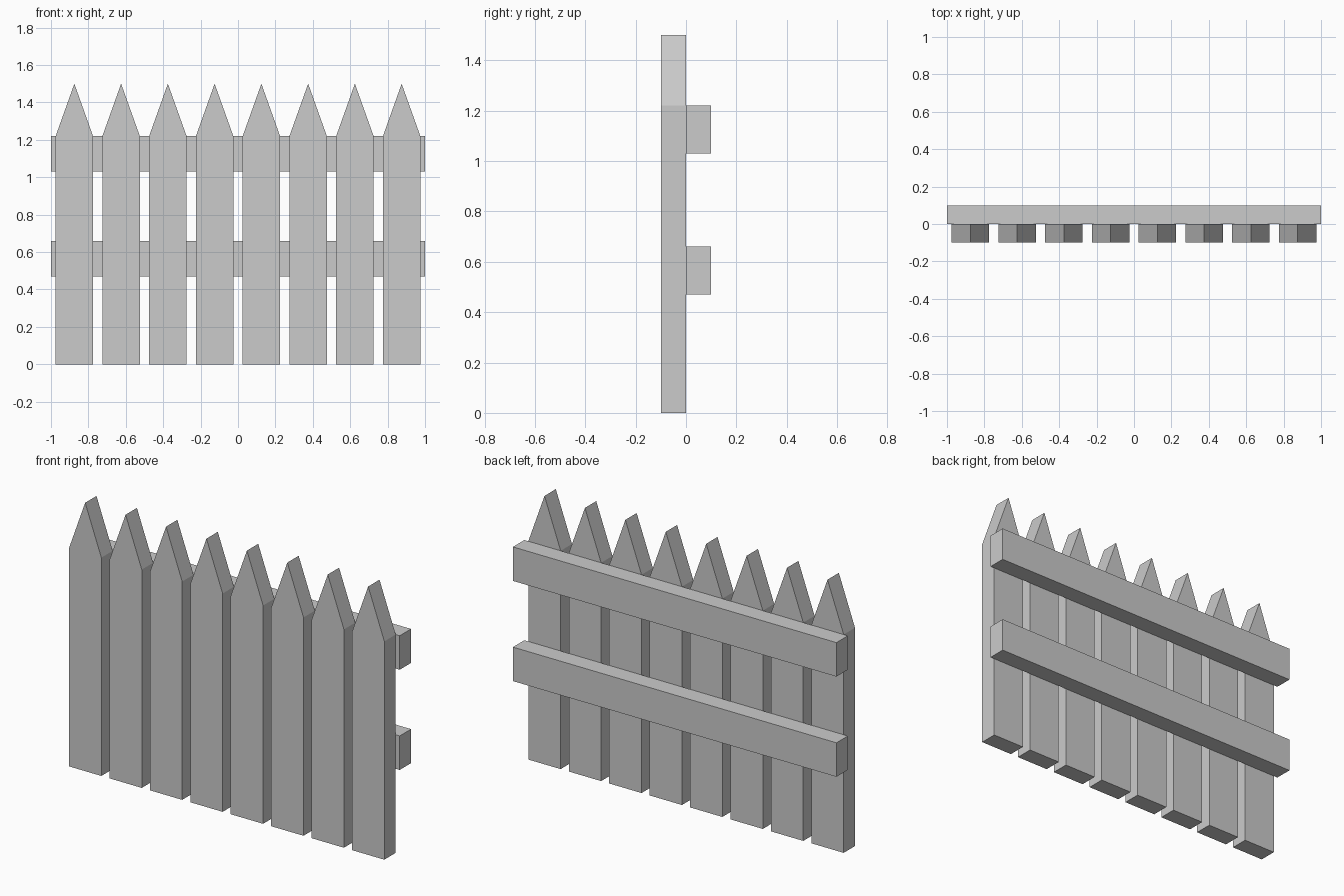
import bpy
import bmesh
from mathutils import Vector

if "Cube" in bpy.data.objects:
    bpy.data.objects.remove(bpy.data.objects["Cube"])


def extrude_profile(name, profile, y0, y1):
    """Solid made from an (x, z) outline extruded from y0 to y1."""
    bm = bmesh.new()
    face = bm.faces.new([bm.verts.new((x, y0, z)) for x, z in profile])
    result = bmesh.ops.extrude_face_region(bm, geom=[face], use_keep_orig=True)
    moved = [g for g in result["geom"] if isinstance(g, bmesh.types.BMVert)]
    bmesh.ops.translate(bm, verts=moved, vec=Vector((0, y1 - y0, 0)))
    bmesh.ops.recalc_face_normals(bm, faces=bm.faces)
    mesh = bpy.data.meshes.new(name)
    bm.to_mesh(mesh)
    bm.free()
    obj = bpy.data.objects.new(name, mesh)
    bpy.context.collection.objects.link(obj)
    return obj


PICKETS, SPACING, HALF_W = 8, 0.25, 0.1
SHOULDER, TIP, DEPTH = 1.22, 1.5, 0.1

# Pointed pickets, sharing one mesh
outline = [(-HALF_W, 0), (HALF_W, 0), (HALF_W, SHOULDER), (0, TIP), (-HALF_W, SHOULDER)]
first = extrude_profile("picket_1", outline, -DEPTH, 0)
for i in range(PICKETS):
    picket = first
    if i:
        picket = bpy.data.objects.new(f"picket_{i + 1}", first.data)
        bpy.context.collection.objects.link(picket)
    picket.location.x = (i - (PICKETS - 1) / 2) * SPACING

# Horizontal rails behind the pickets
for name, z0, z1 in (("lower_rail", 0.47, 0.66), ("upper_rail", 1.03, 1.22)):
    extrude_profile(name, [(-1, z0), (1, z0), (1, z1), (-1, z1)], 0, DEPTH)
